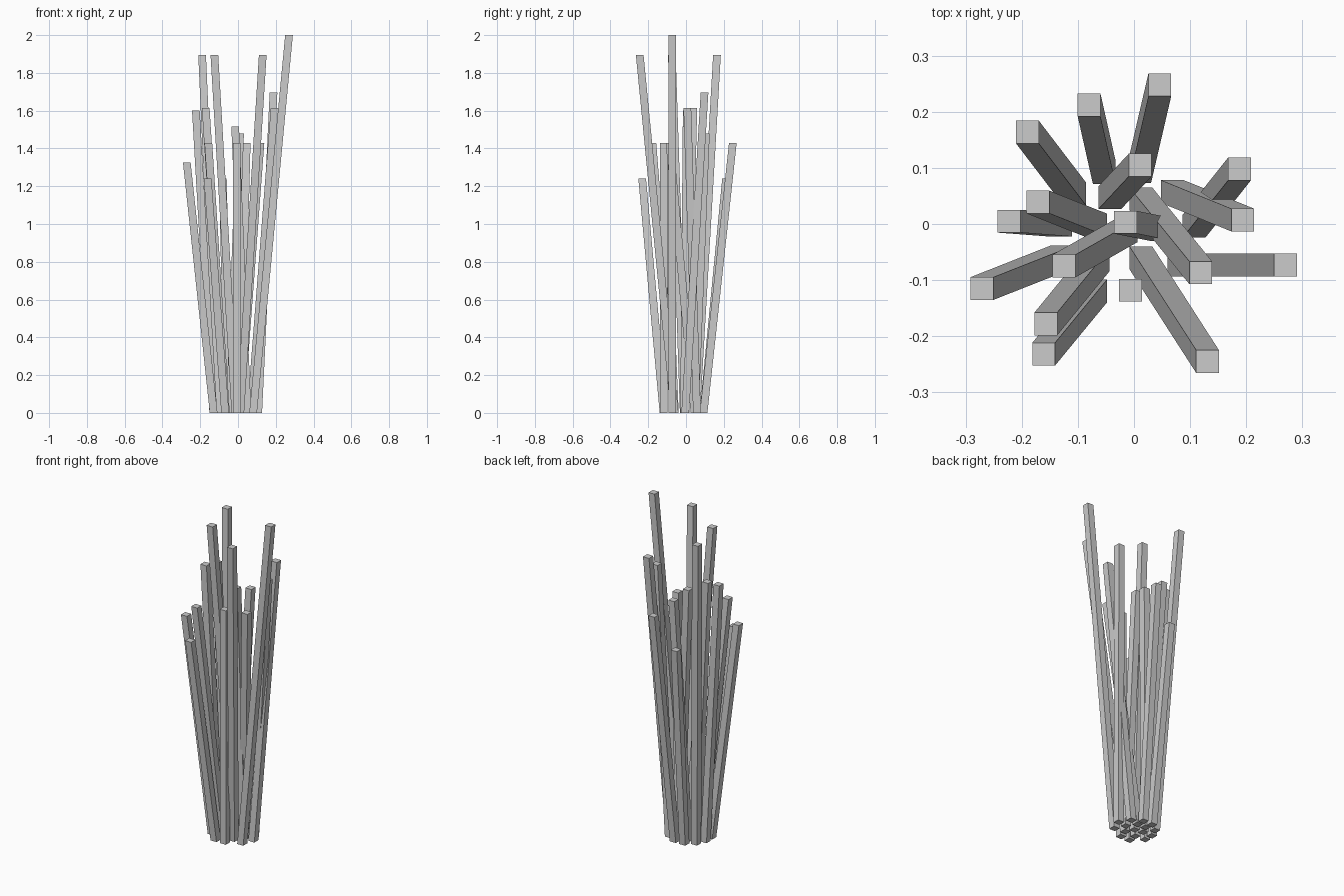
import bpy, bmesh
from mathutils import Vector

HALF = 0.0203  # half width of a square stalk

# base x, base y, top x, top y, height
STALKS = [
    (0.010, 0.093, 0.046, 0.248, 1.43),
    (-0.053, 0.092, -0.080, 0.212, 1.24),
    (-0.106, 0.054, -0.190, 0.164, 1.895),
    (-0.043, 0.047, 0.011, 0.105, 1.48),
    (0.107, -0.004, 0.188, 0.098, 1.695),
    (-0.068, -0.002, -0.171, 0.039, 1.615),
    (-0.131, -0.002, -0.223, 0.005, 1.60),
    (0.050, -0.010, -0.015, 0.003, 1.515),
    (0.068, 0.058, 0.194, 0.007, 1.615),
    (-0.014, -0.012, -0.125, -0.075, 1.895),
    (0.012, 0.045, 0.119, -0.087, 1.43),
    (0.080, -0.073, 0.270, -0.073, 2.0),
    (-0.129, -0.059, -0.271, -0.115, 1.325),
    (-0.006, -0.118, -0.006, -0.118, 1.43),
    (-0.064, -0.064, -0.157, -0.178, 1.43),
    (-0.068, -0.119, -0.161, -0.232, 1.24),
    (0.012, -0.060, 0.131, -0.245, 1.895),
]


def stalk(name, bx, by, tx, ty, h):
    """Square bar sheared from its base point to its top point, ends level."""
    bm = bmesh.new()
    bmesh.ops.create_cube(bm, size=1)
    base, top = Vector((bx, by, 0)), Vector((tx, ty, h))
    for v in bm.verts:
        offset = Vector((v.co.x, v.co.y, 0)) * 2 * HALF
        v.co = base.lerp(top, v.co.z + 0.5) + offset
    mesh = bpy.data.meshes.new(name)
    bm.to_mesh(mesh)
    bm.free()
    bpy.context.collection.objects.link(bpy.data.objects.new(name, mesh))


# Bundle of stalks fanning outwards
for i, s in enumerate(STALKS, 1):
    stalk(f"stalk_{i:02d}", *s)
